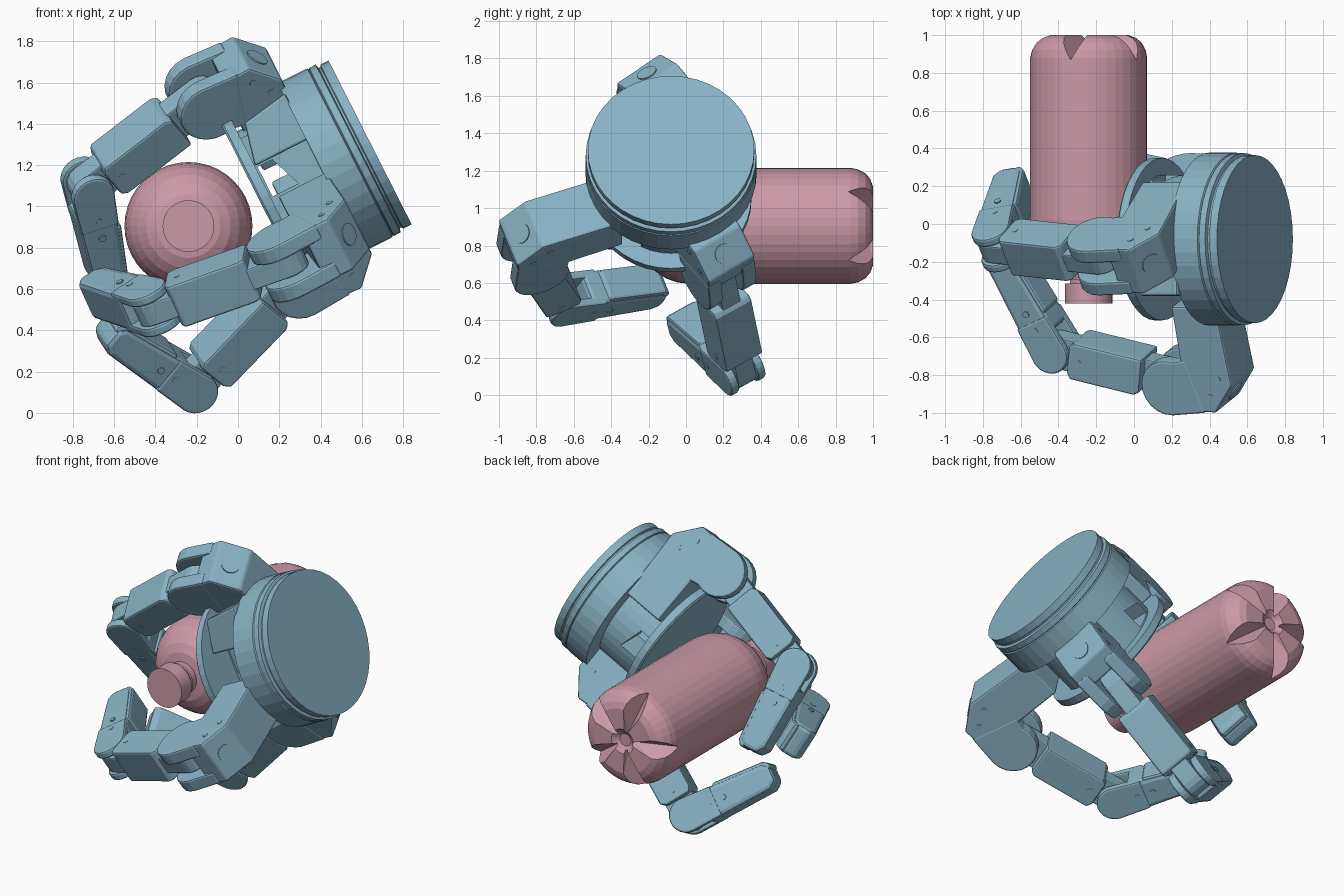
import bpy, bmesh
from math import cos, sin, pi, radians
from mathutils import Vector as V

if "Cube" in bpy.data.objects:
    bpy.data.objects.remove(bpy.data.objects["Cube"])


def material(name, rgb):
    m = bpy.data.materials.new(name)
    m.diffuse_color = (*rgb, 1)
    m.use_nodes = True
    m.node_tree.nodes["Principled BSDF"].inputs["Base Color"].default_value = m.diffuse_color
    return m


BLUE = material("blue_metal", (0.25, 0.45, 0.56))
PINK = material("pink_plastic", (0.60, 0.32, 0.39))


def finish(bm, name, mat, bevel=0):
    bmesh.ops.recalc_face_normals(bm, faces=bm.faces[:])
    me = bpy.data.meshes.new(name)
    bm.to_mesh(me)
    bm.free()
    ob = bpy.data.objects.new(name, me)
    bpy.context.collection.objects.link(ob)
    if mat:
        me.materials.append(mat)
    if bevel:
        b = ob.modifiers.new("Bevel", 'BEVEL')
        b.width, b.segments, b.angle_limit = bevel, 2, radians(40)
    return ob


def prism(name, pts, o, x, y, lo, hi, bevel=0.012, mat=BLUE):
    """Extrude a 2D profile lying in the x/y plane from lo to hi along x cross y."""
    bm = bmesh.new()
    z = x.cross(y)
    rings = [[bm.verts.new(o + x * p + y * q + z * h) for p, q in pts] for h in (lo, hi)]
    bm.faces.new(rings[0])
    bm.faces.new(rings[1])
    n = len(pts)
    for i in range(n):
        j = (i + 1) % n
        bm.faces.new((rings[0][i], rings[0][j], rings[1][j], rings[1][i]))
    return finish(bm, name, mat, bevel)


def lathe(name, prof, o, axis, n=40, mat=BLUE):
    """Revolve (radius, height) pairs around an axis, with closed ends."""
    bm = bmesh.new()
    q = V((0, 0, 1)).rotation_difference(axis)
    rings = [[bm.verts.new(o + q @ V((r * cos(2 * pi * i / n), r * sin(2 * pi * i / n), h)))
              for i in range(n)] for r, h in prof]
    for a, b in zip(rings, rings[1:]):
        for i in range(n):
            j = (i + 1) % n
            bm.faces.new((a[i], a[j], b[j], b[i]))
    bm.faces.new(rings[0])
    bm.faces.new(rings[-1])
    return finish(bm, name, mat)


def cut(ob, cutter):
    m = ob.modifiers.new("Cut", 'BOOLEAN')
    m.operation, m.solver, m.object = 'DIFFERENCE', 'EXACT', cutter
    bpy.context.view_layer.objects.active = ob
    bpy.ops.object.modifier_apply(modifier=m.name)
    bpy.data.objects.remove(cutter)


def arc(cx, cy, r, a0, a1, n=12):
    return [(cx + r * cos(radians(a0 + (a1 - a0) * i / n)),
             cy + r * sin(radians(a0 + (a1 - a0) * i / n))) for i in range(n + 1)]


# Bottle lying along y, with rounded shoulder, neck and cap
shoulder = [(0.10 + 0.21 * sin(radians(a)), 0.02 - 0.25 * cos(radians(a))) for a in range(0, 91, 15)]
bottle = lathe("bottle", [(0.10, -0.32)] + shoulder
               + [(0.31, 0.88), (0.302, 0.92), (0.28, 0.96), (0.25, 0.985), (0.21, 1.0),
                  (0.08, 1.0), (0.04, 0.97)],
               V((-0.24, 0, 0.905)), V((0, 1, 0)), mat=PINK)
lathe("bottle_collar", [(0.11, -0.295), (0.11, -0.28)], V((-0.24, 0, 0.905)), V((0, 1, 0)), mat=PINK)
lathe("bottle_cap", [(0.125, -0.42), (0.125, -0.315)], V((-0.24, 0, 0.905)), V((0, 1, 0)), mat=PINK)

# Five wedge notches shape the petal base
for k in range(5):
    t = radians(36 + 72 * k)
    rad, side = V((cos(t), 0, sin(t))), V((-sin(t), 0, cos(t)))
    bm = bmesh.new()
    for r, w, y in ((0.06, 0, 0.96), (0.36, 0, 0.85), (0.06, 0.02, 1.04), (0.06, -0.02, 1.04),
                    (0.36, 0.12, 1.04), (0.36, -0.12, 1.04)):
        bm.verts.new(V((-0.24, y, 0.905)) + rad * r + side * w)
    bmesh.ops.convex_hull(bm, input=bm.verts[:])
    cut(bottle, finish(bm, "notch_cutter", None))

# Palm: stepped wrist disc, cut-back core and round pad facing the bottle
N = V((0.892, 0, 0.452)).normalized()
F = -N
E2 = V((-N.z, 0, N.x))
C0 = V((0.64, -0.08, 1.31))
lathe("wrist_disc", [(0.445, 0), (0.445, 0.045), (0.435, 0.05), (0.435, 0.06), (0.456, 0.065),
                     (0.456, 0.10), (0.45, 0.105), (0.458, 0.11), (0.458, 0.27)], C0, F)
core = lathe("palm_core", [(0.34, 0.26), (0.34, 0.555)], C0, F)
cut(core, prism("slot_cutter", [(-0.02, 0.40), (0.14, 0.46), (0.14, 0.54), (-0.02, 0.54)],
                C0, E2, F, -0.6, 0.6, 0, None))
out = E2.cross(F)
side = 1 if out.y < 0 else -1
cut(core, prism("front_cutter", [(-0.5, 0.272), (0.5, 0.272), (0.5, 0.6), (-0.5, 0.6)],
                C0, E2, F, *sorted((side * 0.16, side * 0.6)), 0, None))
prism("palm_block", [(0.15, 0.26), (0.40, 0.26), (0.36, 0.50), (0.15, 0.55)], C0, E2, F,
      *sorted((side * 0.05, side * 0.30)))
lathe("palm_pad", [(0.43, 0.55), (0.43, 0.595), (0.42, 0.605)], C0, F)


def finger(tag, j1, j2, tip):
    j1, j2, tip = V(j1), V(j2), V(tip)
    d, e = (j2 - j1).normalized(), (tip - j2).normalized()
    length, reach = (j2 - j1).length, (tip - j2).length
    a = d.cross(e).normalized()
    # Knuckle block on the palm with a two-cheek fork
    u = a.cross(N).normalized()
    if u.dot(j1 - C0) < 0:
        u = -u
    prism(tag + "_knuckle", [(-0.46, -0.10), (-0.17, -0.10), (0.13, -0.12), (0.14, -0.26),
                             (-0.01, -0.38), (-0.46, -0.36)], j1, u, F, -0.148, 0.148)
    cheek = arc(0, 0, 0.155, 0, 200) + [(-0.16, -0.13), (0.14, -0.20)]
    for s in (-1, 1):
        prism(tag + "_knuckle_cheek", cheek, j1, u, F, *sorted((s * 0.065, s * 0.15)))
        for p, q in ((0.05, -0.24), (-0.05, -0.30)):
            lathe(tag + "_knuckle_screw", [(0.017, -0.151), (0.017, 0.151)],
                  j1 + u * p + F * q, a, 10)
    lathe(tag + "_hinge_pin", [(0.05, -0.14), (0.05, 0.14)], j1, a, 20)
    lathe(tag + "_knuckle_cap", [(0.055, 0), (0.055, 0.006)], j1 + u * 0.065 - F * 0.32,
          (u * 0.12 - F * 0.15).normalized(), 20)

    # Middle link: wide body with a narrow tongue reaching both hinges
    p = a.cross(d)
    b0, b1 = 0.18, length - 0.11
    prism(tag + "_link", [(b0, -0.085), (b0 + 0.03, -0.105), (b1 - 0.02, -0.105), (b1, -0.07),
                          (b1, 0.085), (b1 - 0.03, 0.105), (b0, 0.105)], j1, d, p, -0.115, 0.115)
    prism(tag + "_link_tongue", arc(0, 0, 0.09, 90, 270, 8) + arc(length, 0, 0.09, -90, 90, 8),
          j1, d, p, -0.058, 0.058, 0.008)
    lathe(tag + "_link_screw", [(0.018, -0.117), (0.018, 0.117)], j1 + d * (b1 - 0.06), a, 10)

    # Fingertip: tapered body, forked cheeks, soft inner pad and side screws
    q = a.cross(e)
    end = reach + 0.015
    prism(tag + "_tip", [(0.11, -0.10), (end - 0.05, -0.08), (end, -0.045), (end, 0.05),
                         (end - 0.04, 0.08), (0.11, 0.10)], j2, e, q, -0.105, 0.105, 0.025)
    cheek = arc(0, 0, 0.105, 90, 270) + [(0.2, -0.095), (0.2, 0.095)]
    for s in (-1, 1):
        prism(tag + "_tip_cheek", cheek, j2, e, q, *sorted((s * 0.06, s * 0.11)))
    prism(tag + "_tip_pad", [(0.2, 0.06), (end, 0.03), (end + 0.01, 0.065), (end - 0.03, 0.092),
                             (0.22, 0.108)], j2, e, q, -0.095, 0.095, 0.015)
    for x in (0.15, 0.25):
        lathe(tag + "_tip_screw", [(0.018, -0.112), (0.018, 0.112)], j2 + e * x, a, 10)


# Three fingers, each set by its two hinges and its tip
finger("upper_finger", (-0.17, -0.17, 1.53), (-0.73, -0.11, 1.10), (-0.64, 0.21, 0.66))
finger("front_finger", (0.24, -0.82, 0.74), (-0.41, -0.66, 0.51), (-0.69, -0.16, 0.585))
finger("lower_finger", (0.28, 0.17, 0.66), (-0.225, 0.28, 0.137), (-0.63, -0.01, 0.40))
